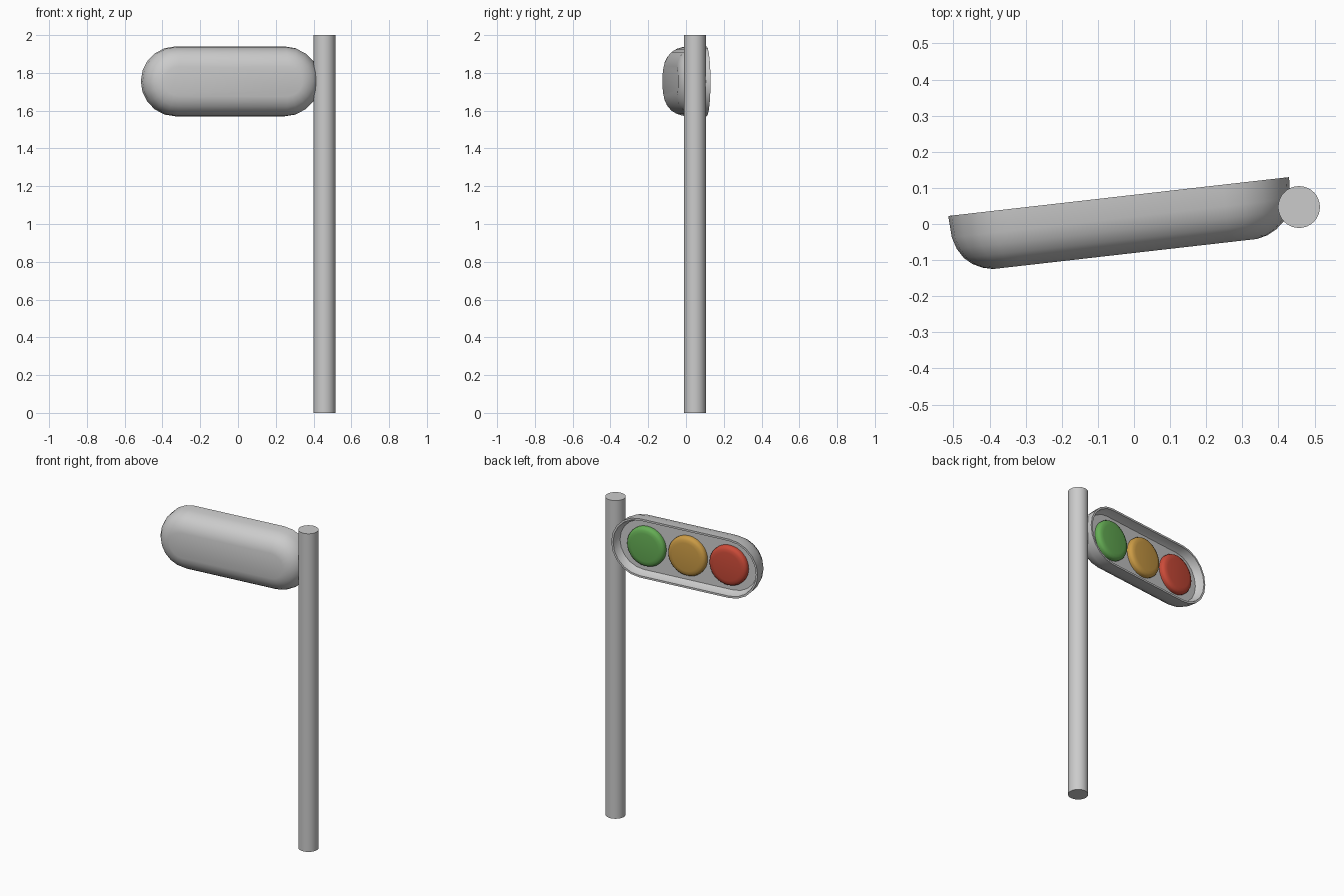
import bpy, bmesh, math
from mathutils import Matrix

if "Cube" in bpy.data.objects:
    bpy.data.objects.remove(bpy.data.objects["Cube"])

# Signal head frame: origin at the middle of its rear rim, turned slightly on the pole
HEAD = Matrix.Translation((-0.0425, 0.076, 1.755)) @ Matrix.Rotation(math.radians(6.5), 4, 'Z')


def lofted(name, profile, half_len, segs, matrix, color=None, angle=35):
    """Stack stadium rings (radius, y) along y; half_len 0 gives a round part."""
    bm = bmesh.new()
    rings = []
    for r, y in profile:
        ring = []
        for side in (1, -1):
            for i in range(segs + 1):
                a = -math.pi / 2 + math.pi * i / segs
                ring.append(bm.verts.new((side * (half_len + r * math.cos(a)), y, side * r * math.sin(a))))
        rings.append(ring)
    n = len(rings[0])
    for a, b in zip(rings, rings[1:]):
        for i in range(n):
            bm.faces.new((a[i], a[(i + 1) % n], b[(i + 1) % n], b[i]))
    bm.faces.new(rings[0])
    bm.faces.new(rings[-1])
    bmesh.ops.remove_doubles(bm, verts=bm.verts, dist=1e-5)
    bmesh.ops.recalc_face_normals(bm, faces=bm.faces)
    mesh = bpy.data.meshes.new(name)
    bm.to_mesh(mesh)
    bm.free()
    ob = bpy.data.objects.new(name, mesh)
    bpy.context.collection.objects.link(ob)
    ob.matrix_world = matrix
    if color:
        mat = bpy.data.materials.new(name + "_paint")
        mat.diffuse_color = color
        mat.use_nodes = True
        mat.node_tree.nodes["Principled BSDF"].inputs["Base Color"].default_value = mat.diffuse_color
        mesh.materials.append(mat)
    smooth(ob, angle)
    return ob


def smooth(ob, angle):
    bpy.ops.object.select_all(action='DESELECT')
    ob.select_set(True)
    bpy.context.view_layer.objects.active = ob
    bpy.ops.object.shade_smooth_by_angle(angle=math.radians(angle))


# Pole
bpy.ops.mesh.primitive_cylinder_add(vertices=32, radius=0.058, depth=2, location=(0.457, 0.047, 1))
pole = bpy.context.object
pole.name = "pole"
smooth(pole, 40)

# Housing: rounded front, thin rear rim and recessed panel
R = 0.185
shell = [(R - 0.107, -0.16), (R - 0.078, -0.153), (R - 0.052, -0.14), (R - 0.03, -0.121),
         (R - 0.013, -0.093), (R - 0.003, -0.06), (R, 0),
         (R - 0.012, 0), (R - 0.018, -0.03), (R - 0.03, -0.05)]
lofted("housing", shell, 0.29, 10, HEAD)

# Three lamps with rounded edges
lamp = [(0.123, -0.055), (0.123, -0.035), (0.118, -0.025), (0.106, -0.018), (0.088, -0.015)]
for name, x, color in (("red_lamp", -0.267, (0.60, 0.07, 0.04, 1)),
                       ("amber_lamp", 0, (0.60, 0.33, 0.06, 1)),
                       ("green_lamp", 0.267, (0.13, 0.42, 0.09, 1))):
    lofted(name, lamp, 0, 16, HEAD @ Matrix.Translation((x, 0, 0)), color, 60)
